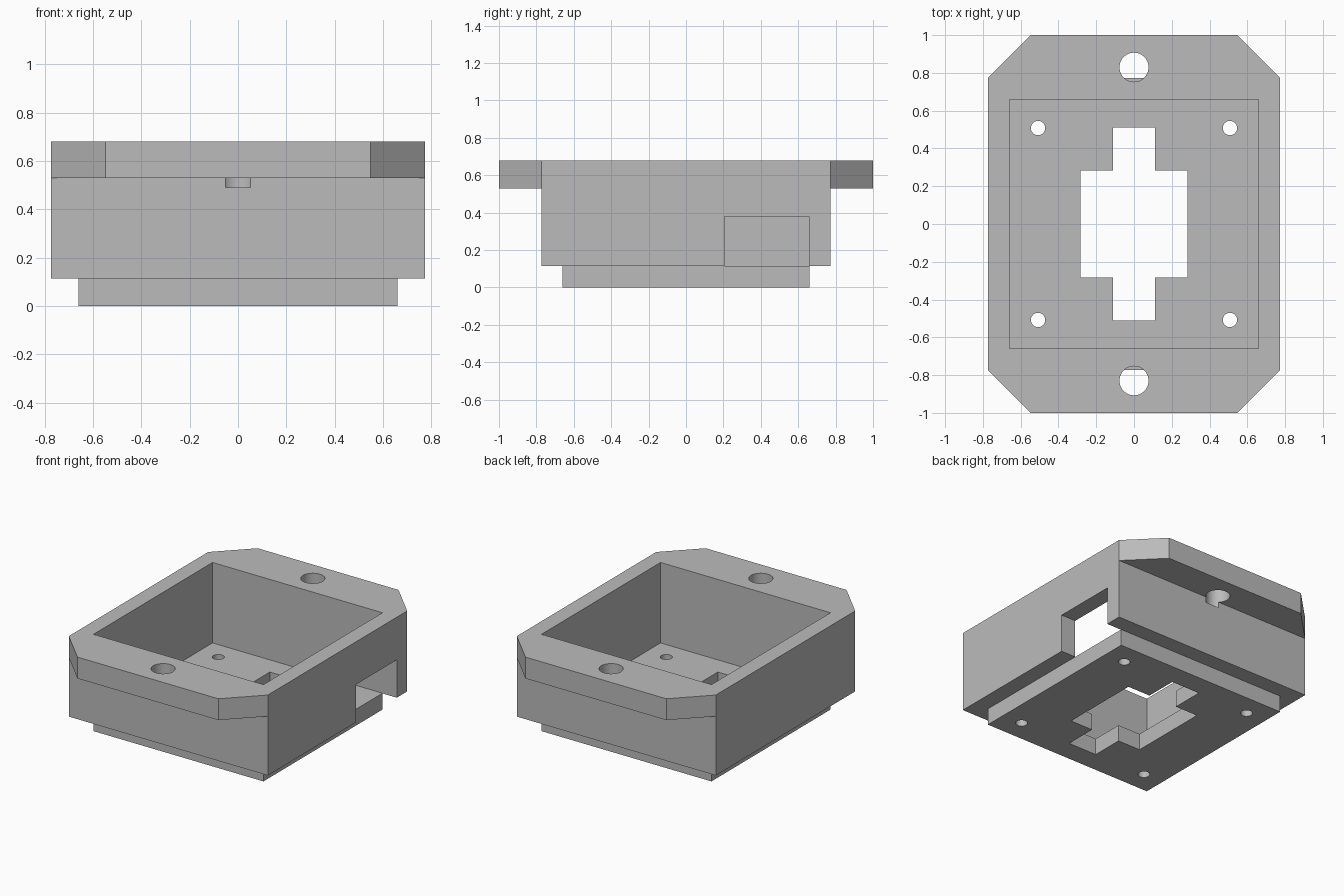
import bpy, bmesh, math

if "Cube" in bpy.data.objects:
    bpy.data.objects.remove(bpy.data.objects["Cube"])

grey = bpy.data.materials.new("plain_grey")
grey.diffuse_color = (0.5, 0.5, 0.5, 1)
grey.use_nodes = True
grey.node_tree.nodes["Principled BSDF"].inputs["Base Color"].default_value = grey.diffuse_color


def prism(name, outline, z0, z1):
    """Extrude a closed xy outline from z0 to z1."""
    bm = bmesh.new()
    face = bm.faces.new([bm.verts.new((x, y, z0)) for x, y in outline])
    ext = bmesh.ops.extrude_face_region(bm, geom=[face])
    for v in ext["geom"]:
        if isinstance(v, bmesh.types.BMVert):
            v.co.z = z1
    bmesh.ops.recalc_face_normals(bm, faces=bm.faces)
    mesh = bpy.data.meshes.new(name)
    bm.to_mesh(mesh)
    bm.free()
    mesh.materials.append(grey)
    obj = bpy.data.objects.new(name, mesh)
    bpy.context.collection.objects.link(obj)
    return obj


def rect(x0, x1, y0, y1):
    return [(x0, y0), (x1, y0), (x1, y1), (x0, y1)]


def circle(cx, cy, r, n=48):
    return [(cx + r * math.cos(2 * math.pi * i / n),
             cy + r * math.sin(2 * math.pi * i / n)) for i in range(n)]


def cut(target, outline, z0, z1):
    """Subtract a prism from the target and remove the cutter."""
    cutter = prism("cutter", outline, z0, z1)
    cutter.hide_render = True
    mod = target.modifiers.new("cut", "BOOLEAN")
    mod.operation, mod.solver, mod.object = "DIFFERENCE", "EXACT", cutter
    bpy.context.view_layer.objects.active = target
    bpy.ops.object.modifier_apply(modifier=mod.name)
    bpy.data.objects.remove(cutter)


def shade(obj):
    bpy.ops.object.select_all(action="DESELECT")
    obj.select_set(True)
    bpy.context.view_layer.objects.active = obj
    bpy.ops.object.shade_smooth_by_angle(angle=math.radians(30))


W, INNER, CHAMFER = 0.773, 0.66, 0.547      # outer half width, cavity, flange corner
FLOOR, LEDGE, TOP = 0.115, 0.53, 0.68

# Housing: chamfered block, undercut front and back to leave the mounting flanges
quarter = [(W, W), (CHAMFER, 1)]
octagon = quarter + [(-x, y) for x, y in quarter[::-1]]
octagon += [(-x, -y) for x, y in octagon]
housing = prism("housing", octagon, FLOOR, TOP)
for s in (-1, 1):
    cut(housing, rect(-1, 1, *sorted((s * W, s * 1.2))), -0.1, LEDGE)

# Open cavity and cable notch in the right wall
cut(housing, rect(-INNER, INNER, -INNER, INNER), -0.1, 1)
cut(housing, rect(0.6, 0.9, 0.205, 0.657), -0.1, 0.38)

# Flange bolt holes, which bite slightly into the walls
for s in (-1, 1):
    cut(housing, circle(0, s * 0.83, 0.077), 0.49, 1)
shade(housing)

# Floor plate with cross-shaped opening and four screw holes
floor = prism("floor_plate", rect(-INNER, INNER, -INNER, INNER), 0, FLOOR)
a, b, c = 0.11, 0.284, 0.51
half = [(b, -b), (b, b), (a, b), (a, c)]
cross = [(a, -c), (a, -b)] + half
cross += [(-x, y) for x, y in cross[::-1]]
cut(floor, cross, -0.1, 0.3)
for sx in (-1, 1):
    for sy in (-1, 1):
        cut(floor, circle(sx * 0.508, sy * 0.508, 0.038, 32), -0.1, 0.3)
shade(floor)
